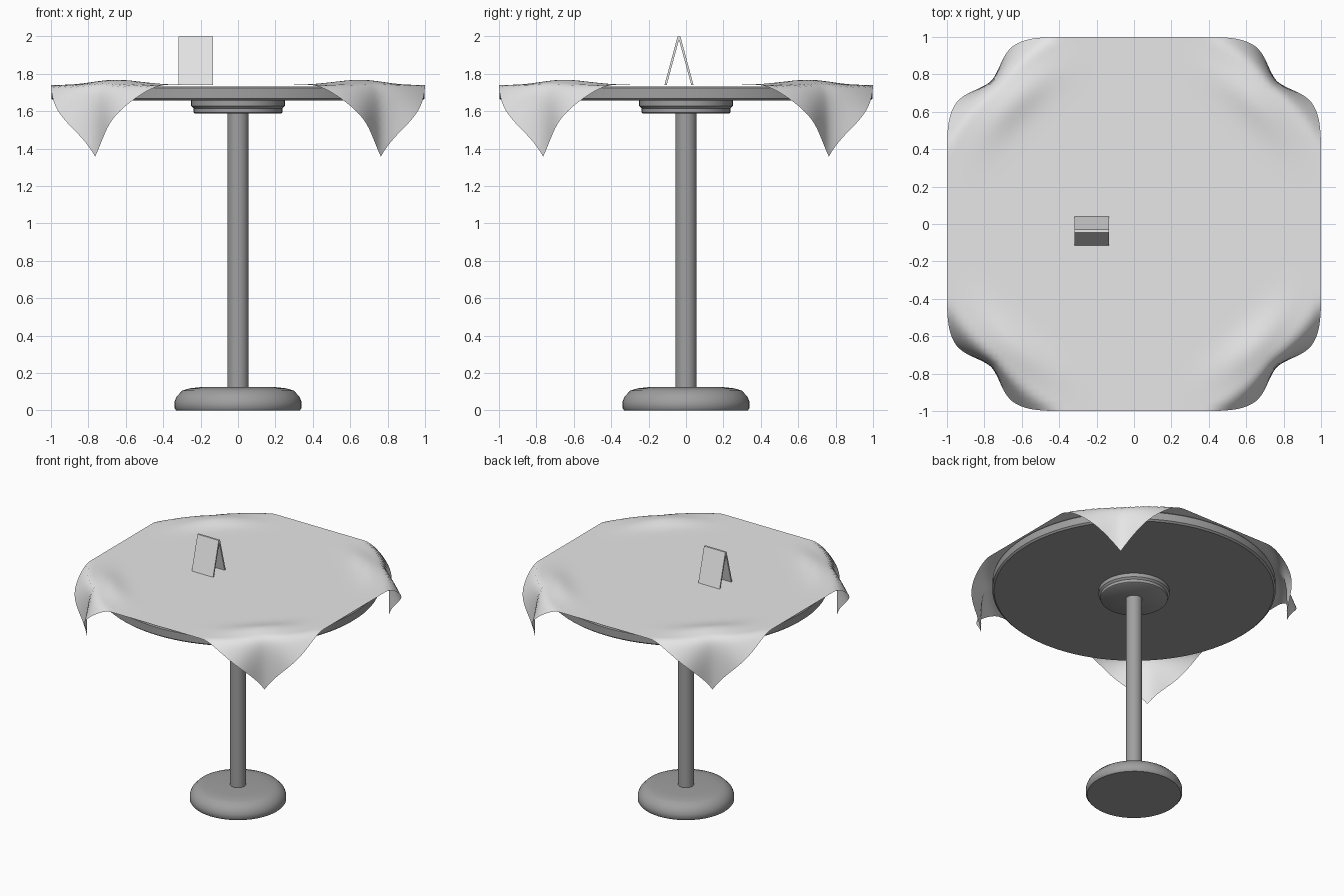
import bpy, bmesh, math

if "Cube" in bpy.data.objects:
    bpy.data.objects.remove(bpy.data.objects["Cube"])


def material(name, v):
    m = bpy.data.materials.new(name)
    m.diffuse_color = (v, v, v, 1)
    m.use_nodes = True
    m.node_tree.nodes["Principled BSDF"].inputs["Base Color"].default_value = m.diffuse_color
    return m


WHITE = material("white_fabric", 0.8)
GREY = material("dark_grey", 0.35)


def make(name, bm, mat, angle=None):
    me = bpy.data.meshes.new(name)
    bm.to_mesh(me)
    bm.free()
    me.materials.append(mat)
    ob = bpy.data.objects.new(name, me)
    bpy.context.collection.objects.link(ob)
    if angle:
        bpy.ops.object.select_all(action='DESELECT')
        ob.select_set(True)
        bpy.context.view_layer.objects.active = ob
        bpy.ops.object.shade_smooth_by_angle(angle=math.radians(angle))
    return ob


def lathe(name, profile, mat, n=48):
    """Revolve an (r, z) profile, capping both ends."""
    bm = bmesh.new()
    rings = [[bm.verts.new((r * math.cos(2 * math.pi * i / n),
                            r * math.sin(2 * math.pi * i / n), z))
              for i in range(n)] for r, z in profile]
    for a, b in zip(rings, rings[1:]):
        for i in range(n):
            j = (i + 1) % n
            bm.faces.new((a[i], a[j], b[j], b[i]))
    bm.faces.new(rings[0][::-1])
    bm.faces.new(rings[-1])
    return make(name, bm, mat, 40)


# Pedestal and round top
lathe("table_base", [(0.33, 0), (0.34, 0.012), (0.34, 0.045), (0.328, 0.075),
                     (0.298, 0.106), (0.26, 0.118), (0.2, 0.125)], GREY)
lathe("table_pole", [(0.057, 0.11), (0.057, 1.6)], GREY, 32)
lathe("top_collar", [(0.23, 1.588), (0.237, 1.593), (0.237, 1.615),
                     (0.25, 1.628), (0.25, 1.66)], GREY)
lathe("table_top", [(0.985, 1.657), (0.998, 1.668), (0.998, 1.725),
                    (0.99, 1.733)], GREY, 96)


# Square tablecloth: corners beyond the round top bend down radially
def drape(u, v):
    r, a = math.hypot(u, v), math.atan2(v, u)
    d = abs((math.degrees(a) % 90) - 45)          # degrees away from a diagonal
    k = min(d / 23, 1)
    start = 1.02 + 0.05 * k
    z = 1.74 + 0.028 * math.exp(-((r - 0.92) / 0.09) ** 2 - (d / 15) ** 2)
    if r > start:
        e = r - start
        cap = 0.06 + 0.14 * (d / 12) ** 2
        r = start + cap * (1 - math.exp(-e / cap))
        z -= 0.97 * e * (1 - math.exp(-e / 0.05))
    return r * math.cos(a), r * math.sin(a), z


bm = bmesh.new()
bmesh.ops.create_grid(bm, x_segments=64, y_segments=64, size=1)
for vert in bm.verts:
    vert.co = drape(vert.co.x, vert.co.y)
make("tablecloth", bm, WHITE, 80)

# Folded tent card: inverted V extruded along x
vee = [(-0.115, 1.741), (-0.103, 1.741), (-0.0375, 1.982), (0.028, 1.741),
       (0.04, 1.741), (-0.03, 2.0), (-0.045, 2.0)]
bm = bmesh.new()
face = bm.faces.new([bm.verts.new((-0.317, y, z)) for y, z in vee])
ext = bmesh.ops.extrude_face_region(bm, geom=[face])
for g in ext["geom"]:
    if isinstance(g, bmesh.types.BMVert):
        g.co.x += 0.183
bmesh.ops.recalc_face_normals(bm, faces=bm.faces)
make("tent_card", bm, WHITE)
